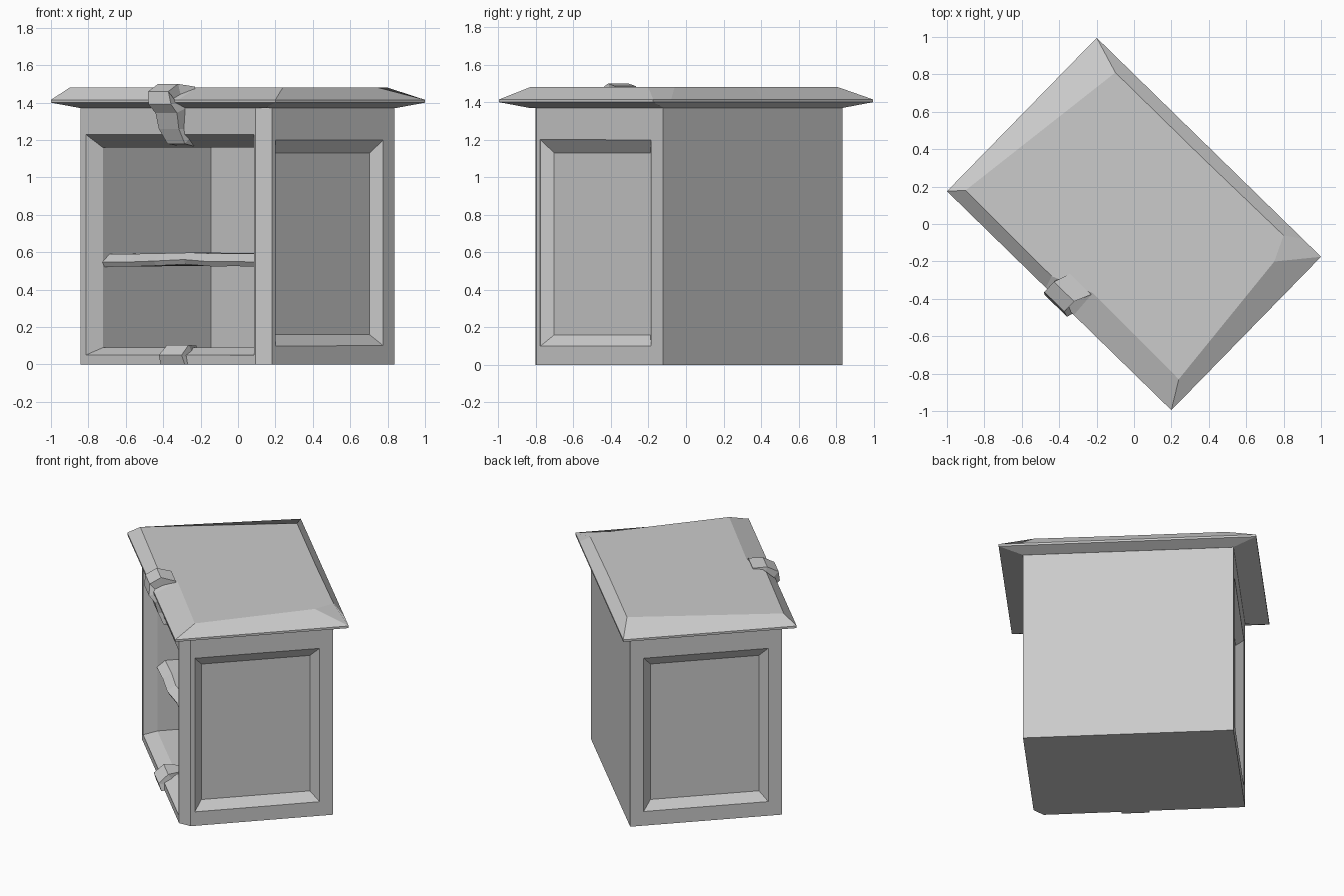
import bpy, bmesh, math, random
from mathutils import Matrix

if "Cube" in bpy.data.objects:
    bpy.data.objects.remove(bpy.data.objects["Cube"])

random.seed(4)
ROT = Matrix.Rotation(math.radians(-44.3), 4, 'Z')   # cabinet stands turned on the grid


def loft(name, loops):
    """Skin equal-sized loops, cap both ends, turn into the world frame."""
    bm = bmesh.new()
    rings = [[bm.verts.new(p) for p in loop] for loop in loops]
    n = len(rings[0])
    for a, b in zip(rings, rings[1:]):
        for i in range(n):
            j = (i + 1) % n
            bm.faces.new((a[i], a[j], b[j], b[i]))
    bm.faces.new(rings[0])
    bm.faces.new(rings[-1])
    bmesh.ops.recalc_face_normals(bm, faces=bm.faces)
    bm.transform(ROT)
    me = bpy.data.meshes.new(name)
    bm.to_mesh(me)
    bm.free()
    ob = bpy.data.objects.new(name, me)
    bpy.context.collection.objects.link(ob)
    return ob


def carve(target, cutter):
    cutter.hide_render = True
    m = target.modifiers.new("carve", 'BOOLEAN')
    m.operation, m.solver, m.object = 'DIFFERENCE', 'EXACT', cutter
    bpy.context.view_layer.objects.active = target
    bpy.ops.object.modifier_apply(modifier=m.name)
    bpy.data.objects.remove(cutter)


def rect(a0, a1, z0, z1):
    return [(a0, z0), (a1, z0), (a1, z1), (a0, z1)]


# Cabinet body with one chamfered front corner
outline = [(-.685, -.505), (.626, -.508), (.687, -.442), (.685, .498), (-.685, .498)]
body = loft("cabinet_body", [[(u, v, z) for u, v in outline] for z in (0, 1.37)])

# Open front: bevelled mouth leading into the cavity
mouth, inner = rect(-.644, .615, .05, 1.23), rect(-.6, .57, .09, 1.16)
carve(body, loft("cavity_cutter", [[(u, v, z) for u, z in r] for v, r in
                                   ((-.56, mouth), (-.506, mouth), (-.42, inner), (.41, inner))]))

# Recessed panels on both ends
for s in (1, -1):
    edge, floor = rect(-.415, .41, .10, 1.20), rect(-.362, .355, .16, 1.13)
    carve(body, loft("panel_cutter", [[(s * u, v, z) for v, z in r] for u, r in
                                      ((.73, edge), (.686, edge), (.635, floor))]))

# Top slab: sloped underside, thin rim, unevenly worn upper bevel
rim = [(-.838, -.573), (-.10, -.573), (.11, -.573), (.838, -.573),
       (.838, .573), (.7, .573), (0, .573), (-.838, .573)]
top = [(-.77, -.5), (-.12, -.507), (.10, -.418), (.751, -.427),
       (.677, .38), (.615, .515), (.006, .509), (-.637, .51)]
clamp = lambda x, m: max(-m, min(m, x))
loft("top_slab", [[(clamp(u, .685), clamp(v, .5), 1.37) for u, v in rim],
                  [(u, v, 1.40) for u, v in rim],
                  [(u, v, 1.415) for u, v in rim],
                  [(u, v, 1.48) for u, v in top]])

# Rough shelf board with a wavy front edge
loops = []
for i in range(7):
    u = -.605 + i * 1.185 / 6
    d, h = random.uniform(-.015, .015), random.uniform(-.01, .01)
    loops.append([(u, -.40 + d, .53 + h), (u, -.415 + d, .555 + h), (u, -.36 + d, .595 + h / 2),
                  (u, .415, .595), (u, .415, .53)])
loft("shelf", loops)


def clasp(name, sections):
    """Band from sections (outer v, outer z, inner v, inner z, left u, right u)."""
    loft(name, [[(u0, vo, zo), (u1, vo, zo), (u1, vi, zi), (u0, vi, zi)]
                for vo, zo, vi, zi, u0, u1 in sections])


# Claw hooked over the slab edge and down onto the front frame
clasp("upper_clasp", [(-.43, 1.485, -.43, 1.44, -.06, .10),
                      (-.52, 1.50, -.50, 1.44, -.09, .06),
                      (-.595, 1.46, -.55, 1.41, -.09, .06),
                      (-.605, 1.39, -.56, 1.40, -.08, .09),
                      (-.57, 1.345, -.50, 1.37, -.06, .10),
                      (-.545, 1.26, -.49, 1.26, -.06, .09),
                      (-.51, 1.18, -.46, 1.22, -.03, .10),
                      (-.42, 1.165, -.42, 1.18, -.02, .09)])

# Matching claw on the lower front edge
clasp("lower_clasp", [(-.53, 0, -.48, 0, -.06, .12),
                      (-.545, .05, -.48, .03, -.06, .11),
                      (-.48, .105, -.45, .06, -.06, .10),
                      (-.38, .10, -.38, .07, -.04, .06)])
